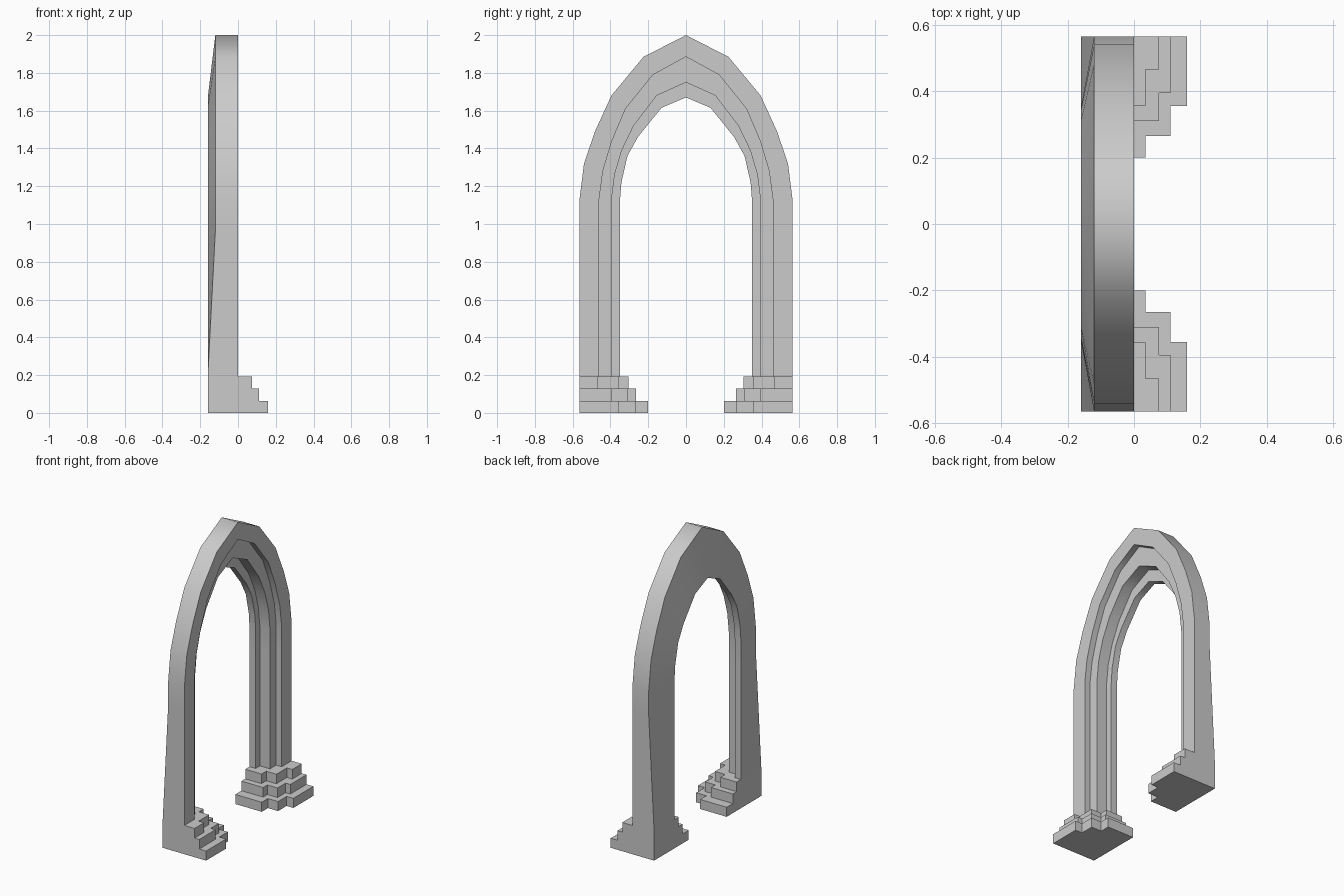
import bpy, bmesh, math

if "Cube" in bpy.data.objects:
    bpy.data.objects.remove(bpy.data.objects["Cube"])

TIER = 0.064

# Half curves (y, z) from springing to apex: outer edge, two recessed orders, opening
OUTER = [(.565, 1.12), (.54, 1.32), (.482, 1.49), (.395, 1.68), (.225, 1.885), (0, 2.0)]
ORDER1 = [(.46, 1.13), (.44, 1.28), (.392, 1.44), (.32, 1.61), (.175, 1.79), (0, 1.885)]
ORDER2 = [(.395, 1.12), (.378, 1.26), (.34, 1.39), (.277, 1.52), (.155, 1.68), (0, 1.75)]
OPENING = [(.35, 1.12), (.342, 1.22), (.31, 1.36), (.255, 1.46), (.13, 1.615), (0, 1.67)]


def finish(name, bm):
    bmesh.ops.recalc_face_normals(bm, faces=bm.faces)
    me = bpy.data.meshes.new(name)
    bm.to_mesh(me)
    bm.free()
    ob = bpy.data.objects.new(name, me)
    bpy.context.collection.objects.link(ob)
    return ob


def section(o, a, b, i, back):
    # stepped cross-section of the moulding at one station
    pts = [(back, o), (0, o), (0, a), (-.04, a), (-.04, b), (-.115, b), (-.115, i), (-.16, i)]
    return [(x, p[0], p[1]) for x, p in pts]


# Arch: stepped section swept up one leg, over the apex and down the other
half = []
for z, back in ((3 * TIER, -.16), (.96, -.12)):
    half.append(section(*[(c[0][0], z) for c in (OUTER, ORDER1, ORDER2, OPENING)], back))
for pts in zip(OUTER, ORDER1, ORDER2, OPENING):
    half.append(section(*pts, -.12))
stations = half + [[(x, -y, z) for x, y, z in s] for s in reversed(half[:-1])]

bm = bmesh.new()
rings = [[bm.verts.new(p) for p in s] for s in stations]
for r0, r1 in zip(rings, rings[1:]):
    for k in range(len(r0)):
        n = (k + 1) % len(r0)
        bm.faces.new((r0[k], r0[n], r1[n], r1[k]))
bm.faces.new(rings[0])
bm.faces.new(rings[-1])
arch = finish("pointed_arch", bm)
bpy.context.view_layer.objects.active = arch
arch.select_set(True)
bpy.ops.object.shade_smooth_by_angle(angle=math.radians(60))

# Plinths: three stair-shaped tiers per leg, (x, y) of each stair corner
TIERS = [[(.16, .355), (.11, .265), (.035, .20)],
         [(.11, .395), (.075, .31), (0, .265)],
         [(.075, .465), (.035, .355), (-.04, .305)]]
for side, label in ((1, "right"), (-1, "left")):
    bm = bmesh.new()
    for t, stairs in enumerate(TIERS):
        plan = [(-.16, .565), (stairs[0][0], .565)]
        for k, (x, y) in enumerate(stairs):
            plan.append((x, y))
            plan.append((stairs[k + 1][0] if k < 2 else -.16, y))
        face = bm.faces.new([bm.verts.new((x, side * y, t * TIER)) for x, y in plan])
        ext = bmesh.ops.extrude_face_region(bm, geom=[face], use_keep_orig=True)
        top = [v for v in ext["geom"] if isinstance(v, bmesh.types.BMVert)]
        bmesh.ops.translate(bm, verts=top, vec=(0, 0, TIER))
    finish(label + "_plinth", bm)
